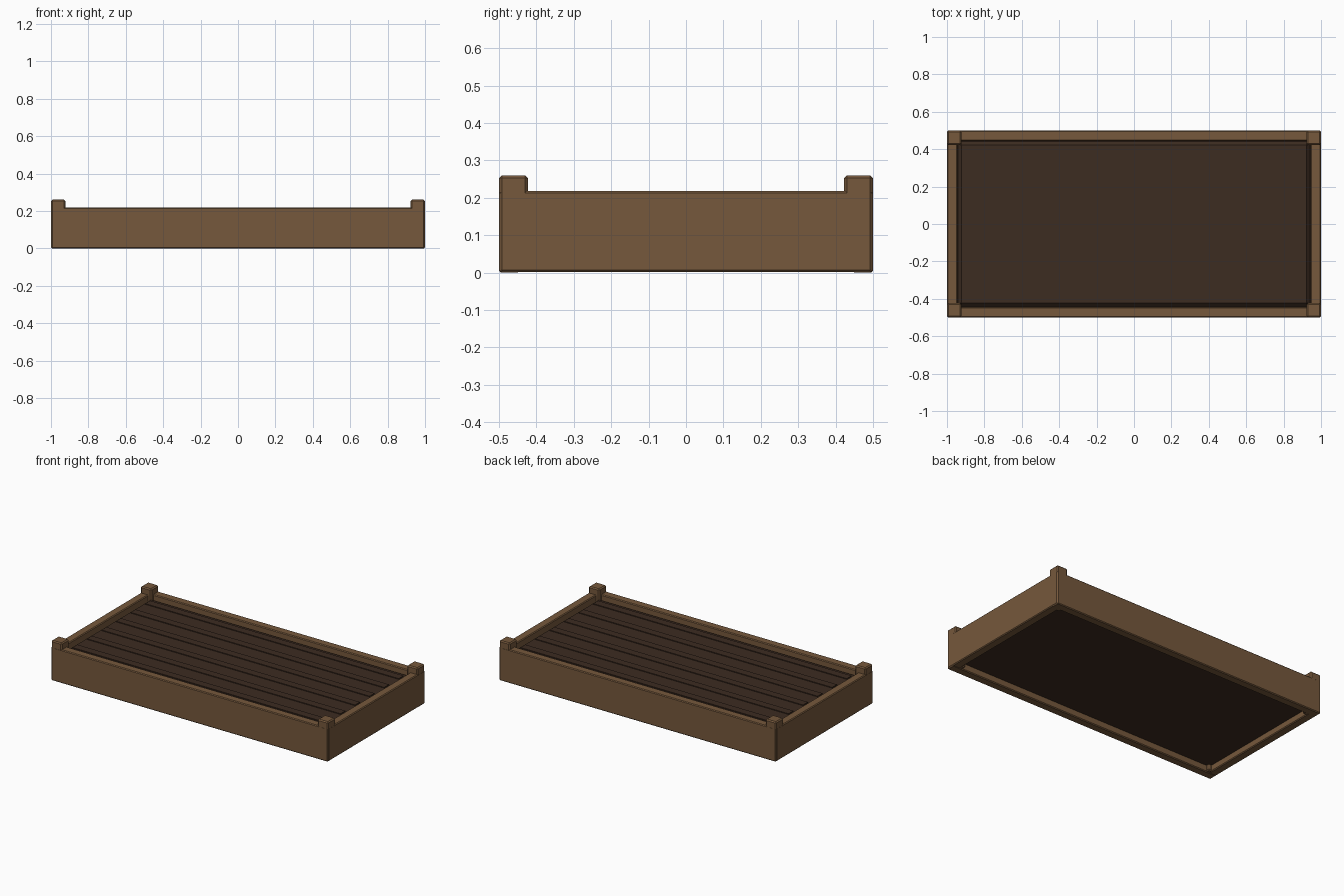
import bpy

if "Cube" in bpy.data.objects:
    bpy.data.objects.remove(bpy.data.objects["Cube"])


def material(name, rgb):
    m = bpy.data.materials.new(name)
    m.diffuse_color = (*rgb, 1)
    m.use_nodes = True
    m.node_tree.nodes["Principled BSDF"].inputs["Base Color"].default_value = m.diffuse_color
    return m


wood = material("brown wood", (0.180, 0.098, 0.045))
earth = material("dark soil", (0.046, 0.025, 0.015))


def box(name, lo, hi, mat, bevel=0.0):
    """Axis-aligned box between two corners, with optional chamfered edges."""
    bpy.ops.mesh.primitive_cube_add(size=1)
    o = bpy.context.object
    o.name = name
    for v in o.data.vertices:
        v.co = [(a + b) / 2 + c * (b - a) for a, b, c in zip(lo, hi, v.co)]
    o.data.materials.append(mat)
    if bevel:
        mod = o.modifiers.new("chamfer", "BEVEL")
        mod.width = bevel
        mod.segments = 1
    return o


# Long front and back boards, short side boards
for s, name in ((-1, "front_board"), (1, "back_board")):
    y = sorted((s * 0.445, s * 0.5))
    box(name, (-0.998, y[0], 0), (0.998, y[1], 0.218), wood, 0.005)
for s, name in ((-1, "left_board"), (1, "right_board")):
    x = sorted((s * 0.945, s * 1.0))
    box(name, (x[0], -0.4975, 0.002), (x[1], 0.4975, 0.218), wood, 0.005)

# Corner posts, flush outside and rising above the boards
for sx in (-1, 1):
    for sy in (-1, 1):
        x = sorted((sx * 0.923, sx * 0.9995))
        y = sorted((sy * 0.423, sy * 0.4995))
        box("corner_post", (x[0], y[0], 0.004), (x[1], y[1], 0.26), wood, 0.007)

# Soil fill: recessed underneath, with sloped edges on top
box("soil_base", (-0.95, -0.45, 0.042), (0.95, 0.45, 0.172), earth)
box("soil_bed", (-0.942, -0.442, 0.12), (0.942, 0.442, 0.193), earth, 0.02)

# Low planting rows running lengthways
for i in range(6):
    y = -0.375 + 0.15 * i
    box("planting_row", (-0.915, y - 0.025, 0.185), (0.915, y + 0.025, 0.198), earth)
